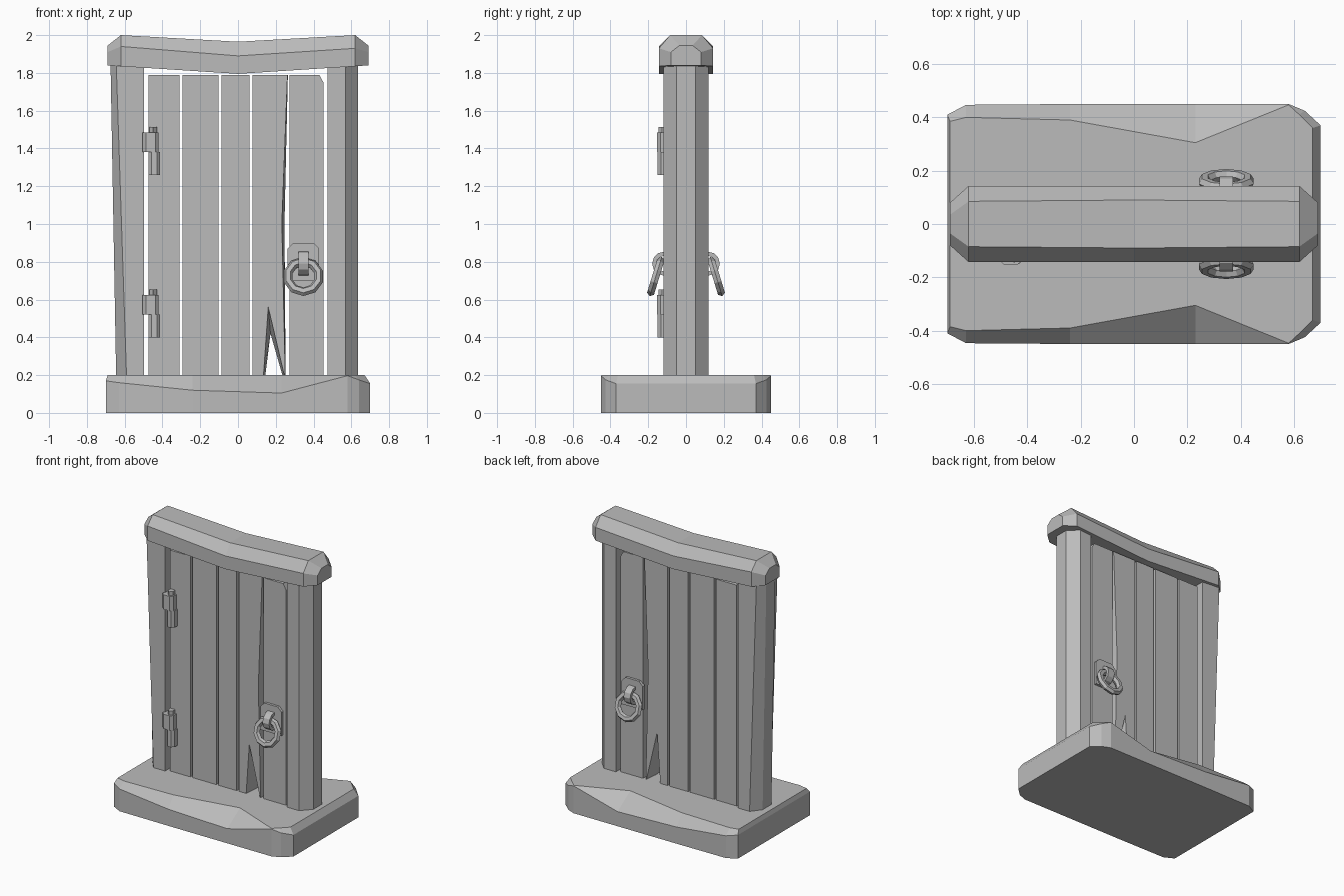
import bpy, bmesh, math
from mathutils import Matrix

cube = bpy.data.objects.get("Cube")
if cube:
    bpy.data.objects.remove(cube, do_unlink=True)

grey = bpy.data.materials.new("plain grey")
grey.use_nodes = True
COLOUR = (0.5, 0.5, 0.5, 1)
grey.diffuse_color = COLOUR
grey.node_tree.nodes["Principled BSDF"].inputs["Base Color"].default_value = COLOUR


def finish(name, bm):
    bmesh.ops.recalc_face_normals(bm, faces=bm.faces)
    mesh = bpy.data.meshes.new(name)
    bm.to_mesh(mesh)
    bm.free()
    mesh.materials.append(grey)
    obj = bpy.data.objects.new(name, mesh)
    bpy.context.collection.objects.link(obj)
    return obj


def loft(name, rings):
    """Bridge rings of equal length and cap both ends."""
    bm = bmesh.new()
    rows = [[bm.verts.new(p) for p in ring] for ring in rings]
    n = len(rows[0])
    for a, b in zip(rows, rows[1:]):
        for i in range(n):
            j = (i + 1) % n
            bm.faces.new((a[i], a[j], b[j], b[i]))
    bm.faces.new(rows[0])
    bm.faces.new(rows[-1])
    return finish(name, bm)


def slab(name, outline, y0, y1):
    return loft(name, [[(x, y, z) for x, z in outline] for y in (y0, y1)])


def column(name, outline, z0, z1):
    return loft(name, [[(x, y, z) for x, y in outline] for z in (z0, z1)])


# Stone base: outer x, outer y, bevel height, top x, top y (front half)
front = [(-.70, -.41, .17, -.69, -.385), (-.63, -.447, .16, -.63, -.40),
         (-.24, -.45, .12, -.24, -.39), (.23, -.45, .105, .23, -.305),
         (.58, -.45, .197, .58, -.447), (.64, -.425, .175, .62, -.41),
         (.70, -.37, .155, .67, -.36)]
whole = [(*p, 1) for p in front] + [(*p, -1) for p in reversed(front)]
loft("base", [[(x, y * s, 0) for x, y, h, tx, ty, s in whole],
              [(x, y * s, h) for x, y, h, tx, ty, s in whole],
              [(tx, ty * s, .2) for x, y, h, tx, ty, s in whole]])

# Sagging lintel: x, bottom, side top, top, half width, top half width
stations = [(-.69, 1.84, 1.91, 1.945, .08, .035), (-.62, 1.835, 1.94, 2.0, .143, .085),
            (0, 1.795, 1.89, 1.965, .143, .09), (.62, 1.835, 1.93, 2.0, .143, .085),
            (.69, 1.84, 1.91, 1.945, .08, .035)]
loft("lintel", [[(x, -w, b), (x, -w, s), (x, -t, top), (x, t, top), (x, w, s), (x, w, b)]
                for x, b, s, top, w, t in stations])


# Posts with chamfered outer corners
def post(name, levels):
    loft(name, [[(inner, -.12, z), (edge, -.12, z), (outer, -.05, z),
                 (outer, .05, z), (edge, .12, z), (inner, .12, z)]
                for z, inner, edge, outer in levels])


post("left_post", [(.19, -.497, -.59, -.645), (1.86, -.497, -.645, -.675)])
post("right_post", [(.19, .475, .57, .635), (1.86, .475, .57, .635)])

# Door planks
DEPTH, LOW, HIGH = .1, .2, 1.79
for i, (a, b) in enumerate([(-.473, -.31), (-.294, -.103), (-.087, .06)]):
    slab(f"plank_{i + 1}", [(a, LOW), (b, LOW), (b, HIGH), (a, HIGH)], -DEPTH, DEPTH)


# Cracked plank, its broken edges sloping inwards from both faces
outer = [(.077, LOW), (.135, LOW), (.16, .56), (.245, LOW), (.25, LOW),
         (.232, 1.0), (.262, HIGH), (.077, HIGH)]
inner = [(.077, LOW), (.145, LOW), (.172, .42), (.235, LOW), (.252, LOW),
         (.246, 1.0), (.264, HIGH), (.077, HIGH)]
loft("plank_4_cracked", [[(x, y, z) for x, z in ring]
                         for ring, y in ((outer, -DEPTH), (inner, 0), (outer, DEPTH))])
slab("plank_5", [(.272, LOW), (.452, LOW), (.452, 1.75), (.43, HIGH), (.272, HIGH)],
     -DEPTH, DEPTH)


# Hinges: two offset knuckles and a pin
def knuckle(name, x0, x1, z0, z1, y):
    c = .018
    column(name, [(x0, -.095), (x0, y + c), (x0 + c, y), (x1 - c, y),
                  (x1, y + c), (x1, -.095)], z0, z1)


for label, z in (("lower", .52), ("upper", 1.38)):
    knuckle(f"{label}_hinge_post_knuckle", -.505, -.42, z, z + .105, -.153)
    knuckle(f"{label}_hinge_door_knuckle", -.475, -.412, z - .12, z, -.15)
    knuckle(f"{label}_hinge_pin", -.468, -.43, z + .1, z + .133, -.145)

# Ring handles on both faces
CX, RING_Z = .346, .722
for label, s in (("front", -1), ("back", 1)):
    slab(f"{label}_handle_plate",
         [(.262, .70), (.43, .70), (.43, .87), (.40, .90), (.292, .90), (.262, .87)],
         s * .095, s * .118)

    # Staple: half band bent out from the plate
    arc = [math.pi * k / 6 - math.pi / 2 for k in range(7)]
    band = [(.064, a) for a in arc] + [(.042, a) for a in reversed(arc)]
    loft(f"{label}_handle_staple",
         [[(x, s * (.115 + r * math.cos(a)), .79 + r * math.sin(a)) for r, a in band]
          for x in (CX - .026, CX + .026)])

    # Ring hanging from the staple, leaning outwards at the bottom
    bm = bmesh.new()
    place = (Matrix.Translation((CX, s * .16, RING_Z))
             @ Matrix.Rotation(s * math.radians(17), 4, 'X'))
    sides, tube = 10, 6
    rows = []
    for i in range(sides):
        u = 2 * math.pi * (i + .5) / sides
        row = []
        for j in range(tube):
            v = 2 * math.pi * j / tube
            r = .084 + .024 * math.cos(v)
            row.append(bm.verts.new((r * math.cos(u), .022 * math.sin(v), r * math.sin(u))))
        rows.append(row)
    for i in range(sides):
        a, b = rows[i], rows[(i + 1) % sides]
        for j in range(tube):
            k = (j + 1) % tube
            bm.faces.new((a[j], a[k], b[k], b[j]))
    bm.transform(place)
    finish(f"{label}_handle_ring", bm)
